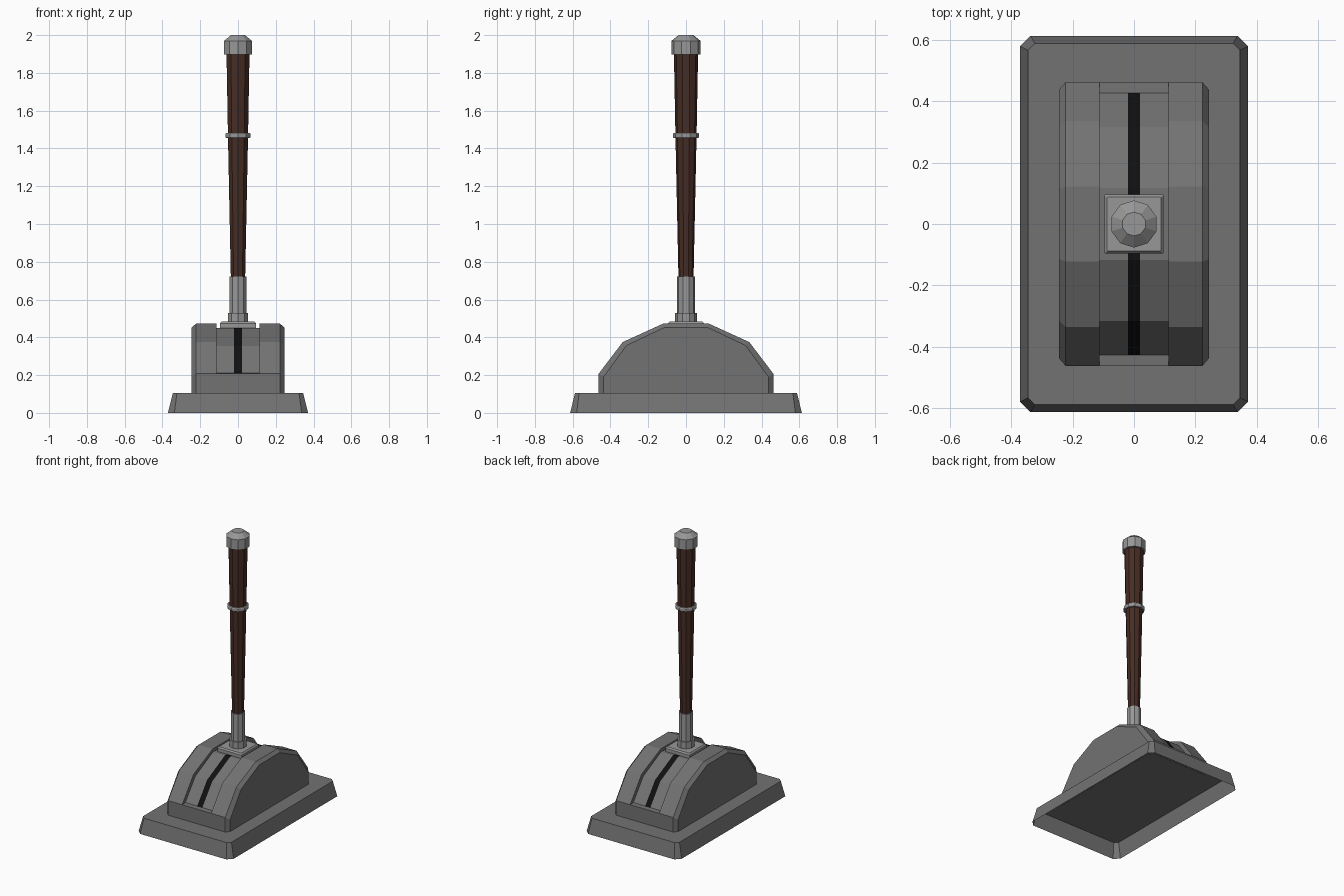
import bpy, bmesh, math

if "Cube" in bpy.data.objects:
    bpy.data.objects.remove(bpy.data.objects["Cube"])


def material(name, color):
    m = bpy.data.materials.new(name)
    m.diffuse_color = (*color, 1)
    m.use_nodes = True
    m.node_tree.nodes["Principled BSDF"].inputs["Base Color"].default_value = m.diffuse_color
    return m


IRON = material("dark_iron", (0.17, 0.17, 0.17))
STEEL = material("steel", (0.31, 0.31, 0.31))
WOOD = material("dark_wood", (0.062, 0.026, 0.018))
BLACK = material("slot_black", (0.005, 0.005, 0.005))


def loft(name, rings, mats, cap_start=True, cap_end=True, mat_rule=None):
    """Skin equal-length rings of 3D points, merging coincident ones."""
    bm = bmesh.new()
    vs = [[bm.verts.new(p) for p in r] for r in rings]
    n = len(rings[0])
    for i in range(len(vs) - 1):
        for j in range(n):
            k = (j + 1) % n
            f = bm.faces.new((vs[i][j], vs[i][k], vs[i + 1][k], vs[i + 1][j]))
            if mat_rule:
                f.material_index = mat_rule(i, j)
    if cap_start:
        bm.faces.new(vs[0][::-1])
    if cap_end:
        bm.faces.new(vs[-1])
    bmesh.ops.remove_doubles(bm, verts=bm.verts, dist=1e-5)
    bmesh.ops.recalc_face_normals(bm, faces=bm.faces)
    me = bpy.data.meshes.new(name)
    bm.to_mesh(me)
    bm.free()
    for m in mats:
        me.materials.append(m)
    ob = bpy.data.objects.new(name, me)
    bpy.context.collection.objects.link(ob)
    return ob


def chamfered_rect(x, y, c, z):
    return [(x, y - c, z), (x - c, y, z), (c - x, y, z), (-x, y - c, z),
            (-x, c - y, z), (c - x, -y, z), (x - c, -y, z), (x, c - y, z)]


def turned(name, profile, mat, sides=10):
    """Faceted round part from (radius, z) pairs, with a corner on the y axis."""
    a = [math.pi / 2 + math.tau * i / sides for i in range(sides)]
    rings = [[(r * math.cos(t), r * math.sin(t), z) for t in a] for r, z in profile]
    return loft(name, rings, [mat])


# Base: tapered plinth, hollow underneath
loft("base", [chamfered_rect(0.371, 0.613, 0.034, 0),
              chamfered_rect(0.345, 0.588, 0.022, 0.105)], [IRON], cap_start=False)


# Housing: side profiles swept across x, with a sunken channel and dark slot
def section(x, half):
    return [(x, y, z) for y, z in half] + [(x, -y, z) for y, z in reversed(half)]


side = [(0.437, 0.104), (0.437, 0.19), (0.437, 0.19), (0.315, 0.357), (0.115, 0.452)]
rail = [(0.462, 0.104), (0.462, 0.208), (0.462, 0.208), (0.335, 0.375), (0.122, 0.472)]
floor = [(0.462, 0.104), (0.462, 0.208), (0.427, 0.21), (0.316, 0.353), (0.117, 0.45)]
half_sections = [(0.245, side), (0.223, rail), (0.113, rail), (0.113, floor), (0.02, floor)]
sections = ([section(-x, p) for x, p in half_sections]
            + [section(x, p) for x, p in reversed(half_sections)])
loft("housing", sections, [IRON, BLACK],
     mat_rule=lambda i, j: 1 if i == 4 and 2 <= j <= 6 else 0)

# Sliding plate under the lever
loft("slide_plate", [chamfered_rect(s, s, 0.002, z)
                     for s, z in ((0.096, 0.449), (0.096, 0.473), (0.088, 0.483))], [STEEL])

# Lever
turned("lever_collar", [(0.057, 0.482), (0.057, 0.53)], STEEL)
turned("lever_socket", [(0.048, 0.53), (0.048, 0.722)], STEEL)
turned("lever_grip", [(0.04, 0.72), (0.056, 1.47), (0.064, 1.9)], WOOD)
turned("grip_ring", [(0.055, 1.455), (0.066, 1.455), (0.07, 1.461), (0.07, 1.476),
                     (0.066, 1.482), (0.055, 1.482)], STEEL)
turned("lever_pommel", [(0.077, 1.897), (0.077, 1.97), (0.039, 2.0)], STEEL)
